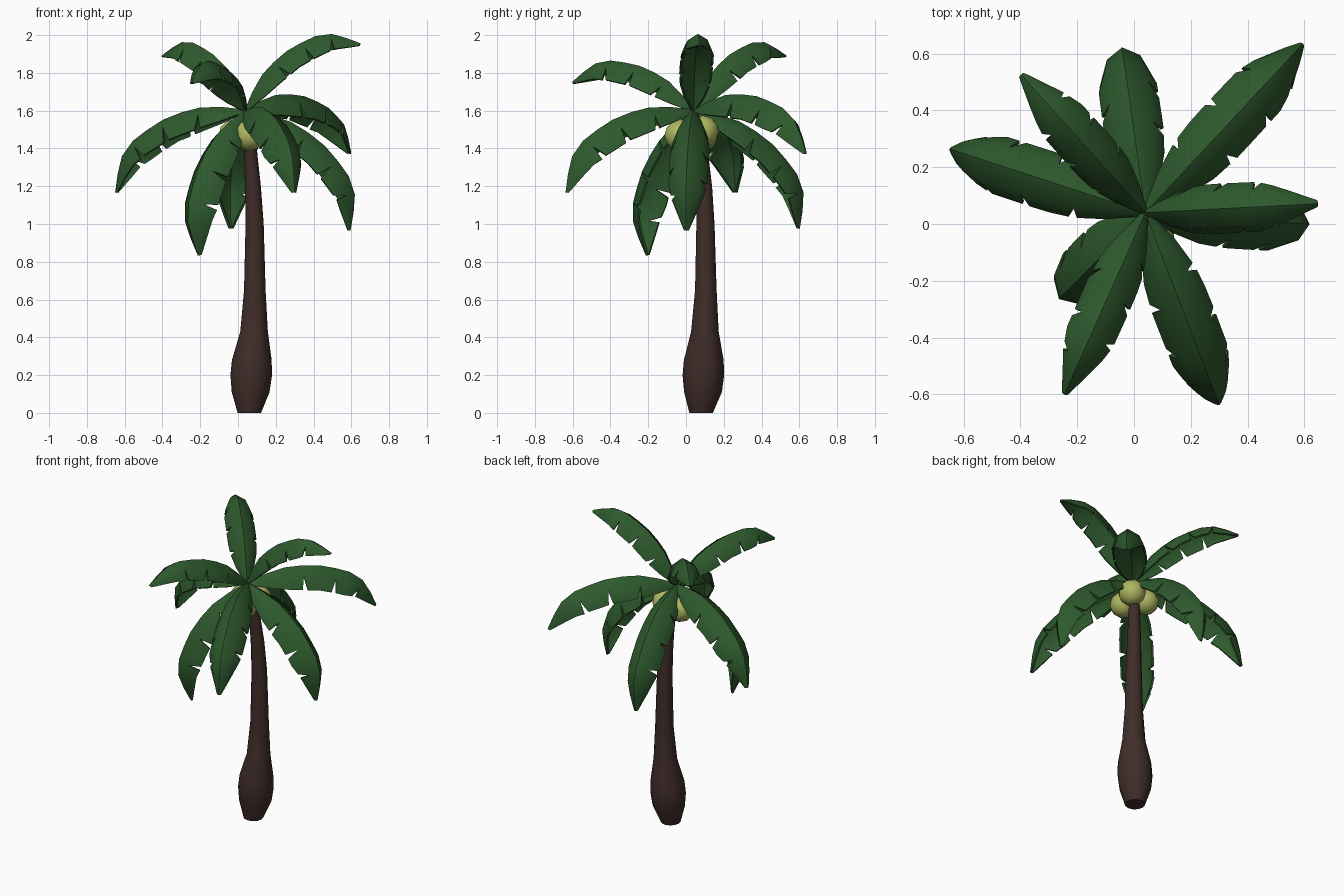
import bpy, bmesh
from math import cos, sin, radians, pi
from mathutils import Vector

if "Cube" in bpy.data.objects:
    bpy.data.objects.remove(bpy.data.objects["Cube"])


def material(name, rgb):
    m = bpy.data.materials.new(name)
    m.diffuse_color = (*rgb, 1)
    m.use_nodes = True
    m.node_tree.nodes["Principled BSDF"].inputs["Base Color"].default_value = m.diffuse_color
    return m


GREEN = material("leaf_green", (0.027, 0.10, 0.026))
BROWN = material("bark_brown", (0.05, 0.026, 0.022))
NUT = material("coconut_green", (0.42, 0.47, 0.12))


def finish(bm, name, mat, angle, thickness=0):
    bmesh.ops.recalc_face_normals(bm, faces=bm.faces)
    me = bpy.data.meshes.new(name)
    bm.to_mesh(me)
    bm.free()
    ob = bpy.data.objects.new(name, me)
    bpy.context.collection.objects.link(ob)
    me.materials.append(mat)
    bpy.ops.object.select_all(action='DESELECT')
    ob.select_set(True)
    bpy.context.view_layer.objects.active = ob
    if thickness:
        mod = ob.modifiers.new("thickness", 'SOLIDIFY')
        mod.thickness = thickness
        mod.offset = 0
        bpy.ops.object.modifier_apply(modifier=mod.name)
    bpy.ops.object.shade_smooth_by_angle(angle=radians(angle))
    return ob


def lerp_table(table, t):
    for a, b in zip(table, table[1:]):
        if t <= b[0]:
            f = (t - a[0]) / (b[0] - a[0])
            return [p + (q - p) * f for p, q in zip(a[1:], b[1:])]
    return list(table[-1][1:])


# trunk: lofted rings (z, centre x, centre y, radius)
RINGS = [(0, .06, .08, .062), (.11, .067, .09, .1), (.2, .07, .092, .11),
         (.28, .073, .094, .105), (.43, .085, .1, .073), (.65, .089, .105, .057),
         (1.0, .088, .103, .048), (1.2, .079, .096, .042), (1.4, .065, .08, .034),
         (1.59, .045, .05, .022)]
SIDES = 12
bm = bmesh.new()
loops = [[bm.verts.new((x + r * cos(2 * pi * i / SIDES), y + r * sin(2 * pi * i / SIDES), z))
          for i in range(SIDES)] for z, x, y, r in RINGS]
for a, b in zip(loops, loops[1:]):
    for i in range(SIDES):
        j = (i + 1) % SIDES
        bm.faces.new((a[i], a[j], b[j], b[i]))
bm.faces.new(loops[0])
bm.faces.new(loops[-1])
finish(bm, "trunk", BROWN, 40)

# coconuts
for i, c in enumerate([(.06, -.03, 1.47), (-.02, .085, 1.47), (.09, .09, 1.49)]):
    bm = bmesh.new()
    bmesh.ops.create_icosphere(bm, subdivisions=2, radius=.085)
    bmesh.ops.translate(bm, verts=bm.verts, vec=c)
    finish(bm, f"coconut_{i + 1}", NUT, 40)

# leaf midrib arch (t, along chord, above chord) and half width along it
RIB = [(0, 0, 0), (.12, .1, .075), (.25, .207, .138), (.37, .31, .17), (.48, .41, .19),
       (.68, .6, .188), (.82, .73, .135), (1, .84, 0)]
WIDTH = [(0, .008), (.12, .06), (.25, .09), (.4, .1), (.7, .098), (.86, .07), (1, .008)]
STATIONS = (0, .12, .25, .37, .49, .6, .7, .8, .9, 1)
NOTCHES = {1: (.25, .49, .7), -1: (.37, .6, .8)}
CROWN = Vector((.04, .04, 1.6))


def leaf(name, yaw, pitch, scale):
    yaw, pitch = radians(yaw), radians(pitch)
    out = Vector((cos(yaw), sin(yaw), 0))
    side = Vector((-sin(yaw), cos(yaw), 0))
    up = Vector((0, 0, 1))
    chord = out * cos(pitch) + up * sin(pitch)
    lift = up * cos(pitch) - out * sin(pitch)

    def rib(t):
        u, v = lerp_table(RIB, t)
        return chord * u + lift * v

    def point(t, across, drop, s):
        w = lerp_table(WIDTH, t)[0]
        tan = (rib(min(1, t + .08)) - rib(max(0, t - .08))).normalized()
        normal = tan.cross(side)
        if normal.dot(lift) < 0:
            normal.negate()
        return CROWN + scale * (rib(t) + side * (s * w * across) - normal * (w * drop))

    bm = bmesh.new()
    ridge = [bm.verts.new(point(t, 0, 0, 1)) for t in STATIONS]
    for s in (1, -1):
        mid = [bm.verts.new(point(t, .68, .42, s)) for t in STATIONS]
        before, after = [], []
        for t in STATIONS:
            if t in NOTCHES[s]:  # split the rim to leave a V-shaped tear
                before.append(bm.verts.new(point(t - .014, 1, 1.2, s)))
                after.append(bm.verts.new(point(t + .024, 1, 1.2, s)))
            else:
                v = bm.verts.new(point(t, 1, 1.2, s))
                before.append(v)
                after.append(v)
        for i in range(len(STATIONS) - 1):
            for q in ((ridge[i], ridge[i + 1], mid[i + 1], mid[i]),
                      (mid[i], mid[i + 1], before[i + 1], after[i])):
                bm.faces.new(q if s < 0 else q[::-1])
    finish(bm, name, GREEN, 50, .012)


# crown of leaves: yaw, pitch of chord, scale
LEAVES = [(47, -15.5, 1), (3, 30, .835), (-69, -31, 1), (-114, 12, .85), (-135, -65.5, 1),
          (162, -31, 1), (132, 24, .85), (98, -48, 1), (-4, -49, 1)]
for i, spec in enumerate(LEAVES):
    leaf(f"leaf_{i + 1}", *spec)
